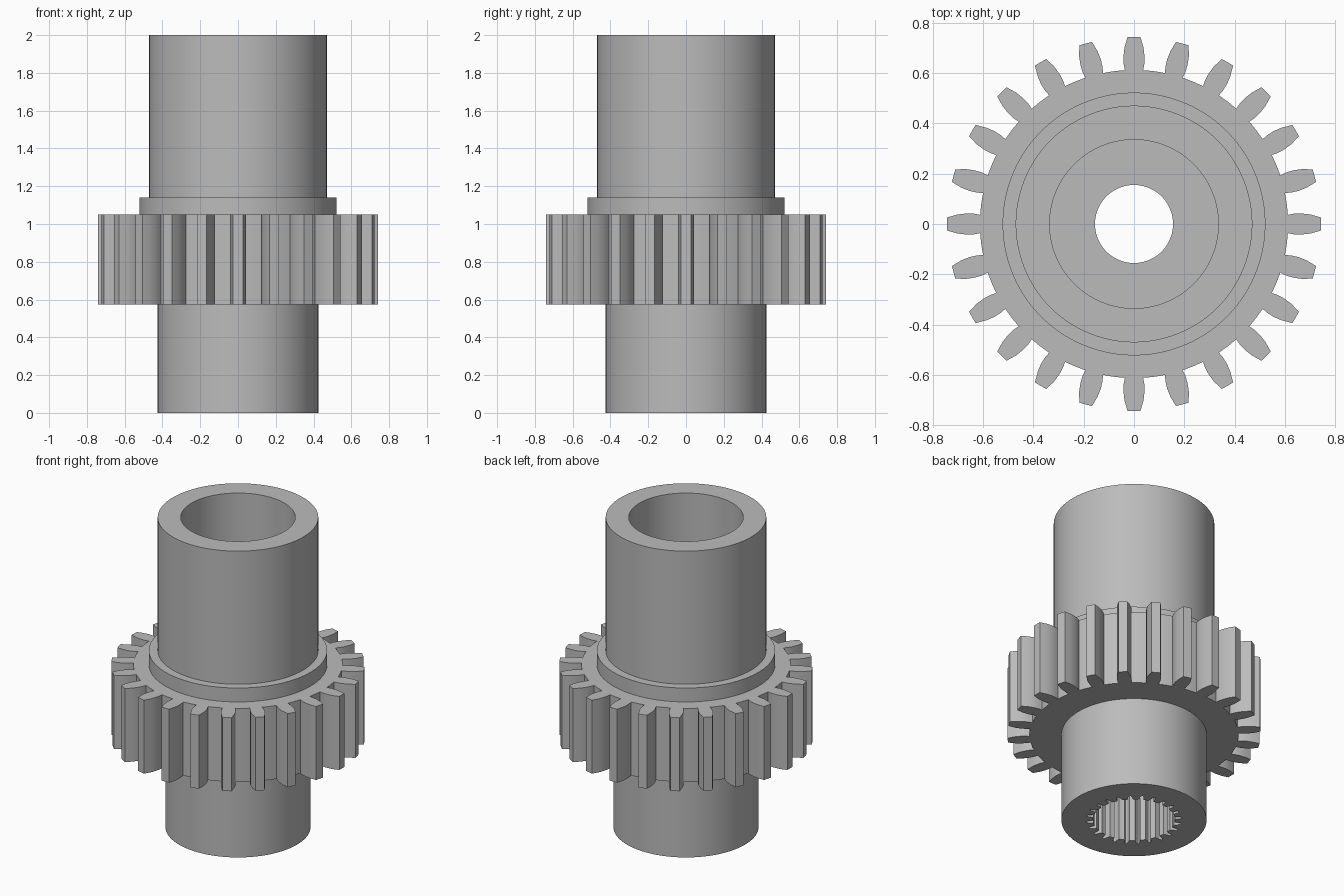
import bpy, bmesh
from math import sin, cos, pi, radians

if "Cube" in bpy.data.objects:
    bpy.data.objects.remove(bpy.data.objects["Cube"])

TEETH = 24
SEGS = TEETH * 8
GEAR_LOW, GEAR_HIGH = 0.575, 1.05

steel = bpy.data.materials.new("steel_grey")
steel.use_nodes = True
colour = (0.5, 0.5, 0.5, 1)
steel.diffuse_color = colour
steel.node_tree.nodes["Principled BSDF"].inputs["Base Color"].default_value = colour


def finish(bm, name):
    bmesh.ops.recalc_face_normals(bm, faces=bm.faces)
    mesh = bpy.data.meshes.new(name)
    bm.to_mesh(mesh)
    bm.free()
    mesh.materials.append(steel)
    obj = bpy.data.objects.new(name, mesh)
    bpy.context.collection.objects.link(obj)
    bpy.ops.object.select_all(action="DESELECT")
    obj.select_set(True)
    bpy.context.view_layer.objects.active = obj
    bpy.ops.object.shade_smooth_by_angle(angle=radians(20))
    return obj


def spline_radius(i):
    # narrow grooves cut outward between wider lands
    return (0.285, 0.275, 0.24, 0.24, 0.24, 0.24, 0.24, 0.275)[i % 8]


# Hollow shaft: closed loop of rings, a radius of None marks the internal spline
profile = [
    (None, 0), (0.425, 0), (0.425, GEAR_LOW), (0.612, GEAR_LOW),
    (0.612, GEAR_HIGH), (0.522, GEAR_HIGH), (0.522, 1.14), (0.47, 1.14),
    (0.47, 2), (0.335, 2), (0.335, 1.05), (0.155, 1.05),
    (0.155, 0.7), (None, 0.7),
]
bm = bmesh.new()
rings = []
for radius, z in profile:
    ring = []
    for i in range(SEGS):
        a = 2 * pi * i / SEGS
        r = radius or spline_radius(i)
        ring.append(bm.verts.new((r * cos(a), r * sin(a), z)))
    rings.append(ring)
for k, ring in enumerate(rings):
    nxt = rings[(k + 1) % len(rings)]
    for i in range(SEGS):
        j = (i + 1) % SEGS
        bm.faces.new((ring[i], ring[j], nxt[j], nxt[i]))
finish(bm, "hollow_shaft")

# Gear teeth: one curved flank mirrored into a prism, repeated round the drum
flank = [(0.6, 0.034), (0.635, 0.041), (0.665, 0.042), (0.7, 0.038), (0.742, 0.026)]
outline = flank + [(r, -w) for r, w in reversed(flank)]
bm = bmesh.new()
for t in range(TEETH):
    c, s = cos(2 * pi * t / TEETH), sin(2 * pi * t / TEETH)
    low, high = [
        [bm.verts.new((r * c - w * s, r * s + w * c, z)) for r, w in outline]
        for z in (GEAR_LOW, GEAR_HIGH)
    ]
    bm.faces.new(low)
    bm.faces.new(high)
    for i in range(len(outline) - 1):
        bm.faces.new((low[i], low[i + 1], high[i + 1], high[i]))
finish(bm, "gear_teeth")
